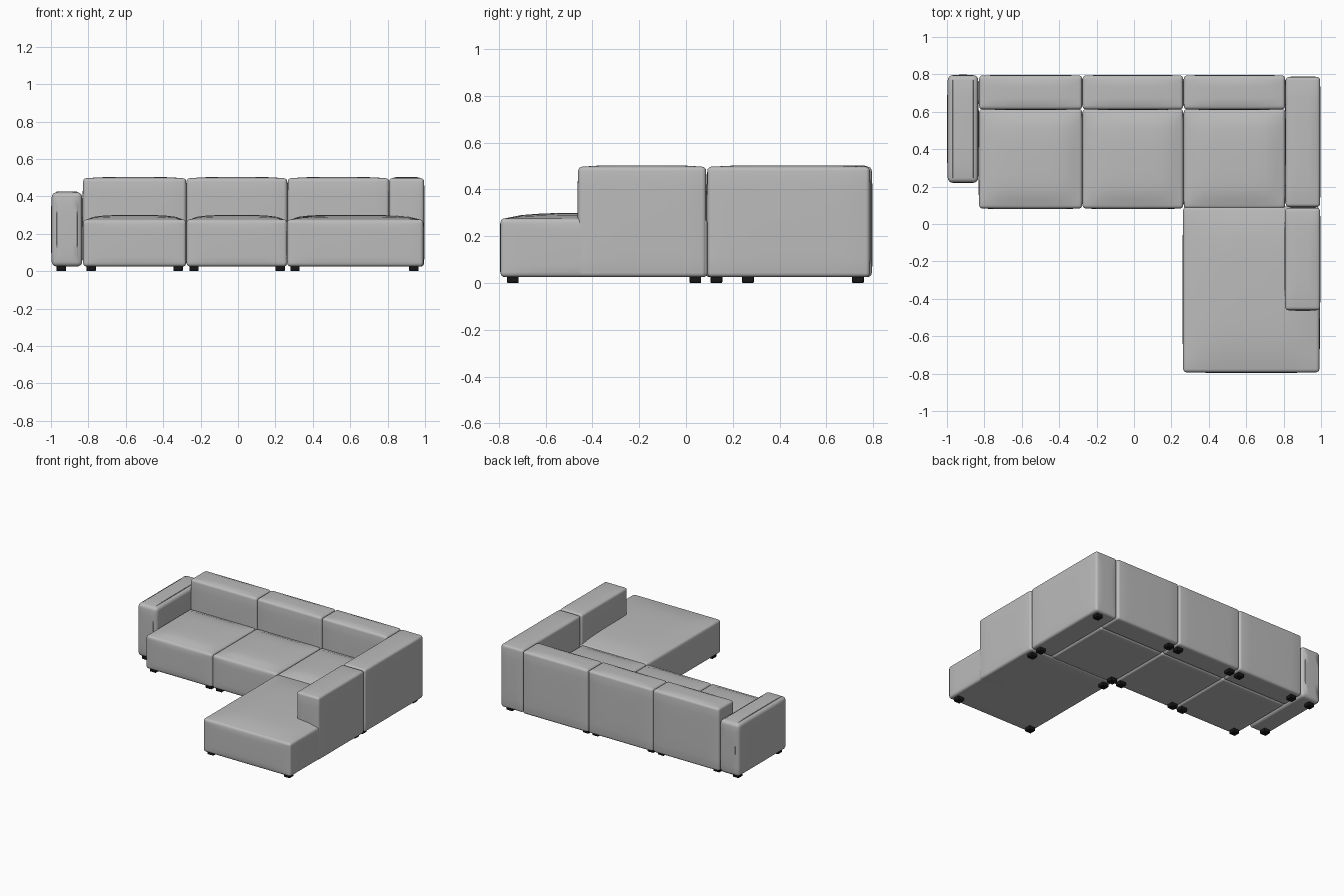
import bpy
import bmesh
from mathutils import Vector

if "Cube" in bpy.data.objects:
    bpy.data.objects.remove(bpy.data.objects["Cube"], do_unlink=True)


def make_material(name, colour, roughness):
    mat = bpy.data.materials.new(name)
    mat.use_nodes = True
    mat.diffuse_color = colour
    shader = next(n for n in mat.node_tree.nodes if n.type == "BSDF_PRINCIPLED")
    shader.inputs["Base Color"].default_value = colour
    shader.inputs["Roughness"].default_value = roughness
    return mat


fabric = make_material("grey fabric", (0.5, 0.5, 0.5, 1), 0.9)
black = make_material("black plastic", (0.008, 0.008, 0.008, 1), 0.6)

BASE = 0.025  # underside of the upholstery


def block(name, x, y, z, mat, radius, crown=0.0, puff=0.0, cuts=0, segments=4):
    """Rounded block between (low, high) limits; its top and sides swell outwards."""
    lo, hi = (Vector(v) for v in zip(x, y, z))
    centre, half = (lo + hi) / 2, (hi - lo) / 2
    bm = bmesh.new()
    bmesh.ops.create_cube(bm, size=2)
    if cuts:
        bmesh.ops.subdivide_edges(bm, edges=bm.edges[:], cuts=cuts, use_grid_fill=True)
    bm.normal_update()
    rims = [e for e in bm.edges if e.calc_face_angle(0) > 1]
    for v in bm.verts:
        u = v.co.copy()
        p = Vector(c + h * t for c, h, t in zip(centre, half, u))
        for a in range(3):
            if abs(u[a]) > 0.999:
                swell = (1 - u[a - 1] ** 4) * (1 - u[a - 2] ** 4)
                amount = puff if a < 2 else (crown if u.z > 0 else 0)
                p[a] += swell * amount * (1 if u[a] > 0 else -1)
        v.co = p
    bmesh.ops.bevel(bm, geom=rims, offset=radius, offset_type="OFFSET",
                    segments=segments, profile=0.5, affect="EDGES", clamp_overlap=True)
    mesh = bpy.data.meshes.new(name)
    bm.to_mesh(mesh)
    bm.free()
    mesh.materials.append(mat)
    obj = bpy.data.objects.new(name, mesh)
    bpy.context.collection.objects.link(obj)
    bpy.ops.object.select_all(action="DESELECT")
    obj.select_set(True)
    bpy.context.view_layer.objects.active = obj
    bpy.ops.object.shade_smooth_by_angle(angle=0.7)
    return obj


def seat(name, x, y):
    block(name, x, y, (BASE, 0.276), fabric, 0.018, crown=0.024, puff=0.003, cuts=9)


def upright(name, x, y, top, radius=0.018):
    block(name, x, y, (BASE, top), fabric, radius, crown=0.006, puff=0.003, cuts=5)


# Seats and backrests of the long run
bays = {"right": (-0.828, -0.277), "middle": (-0.275, 0.263), "corner": (0.266, 0.808)}
for side, span in bays.items():
    seat(side + "_seat", span, (0.083, 0.615))
    upright(side + "_backrest", span, (0.613, 0.794), 0.497)

# Chaise, projecting towards the front
seat("chaise_seat", (0.263, 0.991), (-0.793, 0.092))

# Tall side panels along the chaise and the corner
upright("chaise_backrest", (0.808, 0.995), (-0.461, 0.086), 0.497)
upright("corner_side_backrest", (0.811, 0.995), (0.091, 0.786), 0.497)

# Low armrest at the open end
upright("right_armrest", (-0.996, -0.833), (0.221, 0.795), 0.421, 0.026)

# Feet
feet = [(x, y) for x in (-0.785, -0.32, -0.235, 0.225, 0.305) for y in (0.13, 0.735)]
feet += [(x, y) for x in (0.305, 0.94) for y in (-0.74, 0.04)]
feet += [(0.94, 0.13), (0.94, 0.735), (-0.945, 0.265), (-0.945, 0.735)]
for i, (fx, fy) in enumerate(feet, 1):
    block(f"foot_{i}", (fx - 0.025, fx + 0.025), (fy - 0.025, fy + 0.025),
          (0, BASE + 0.005), black, 0.004, segments=2)
